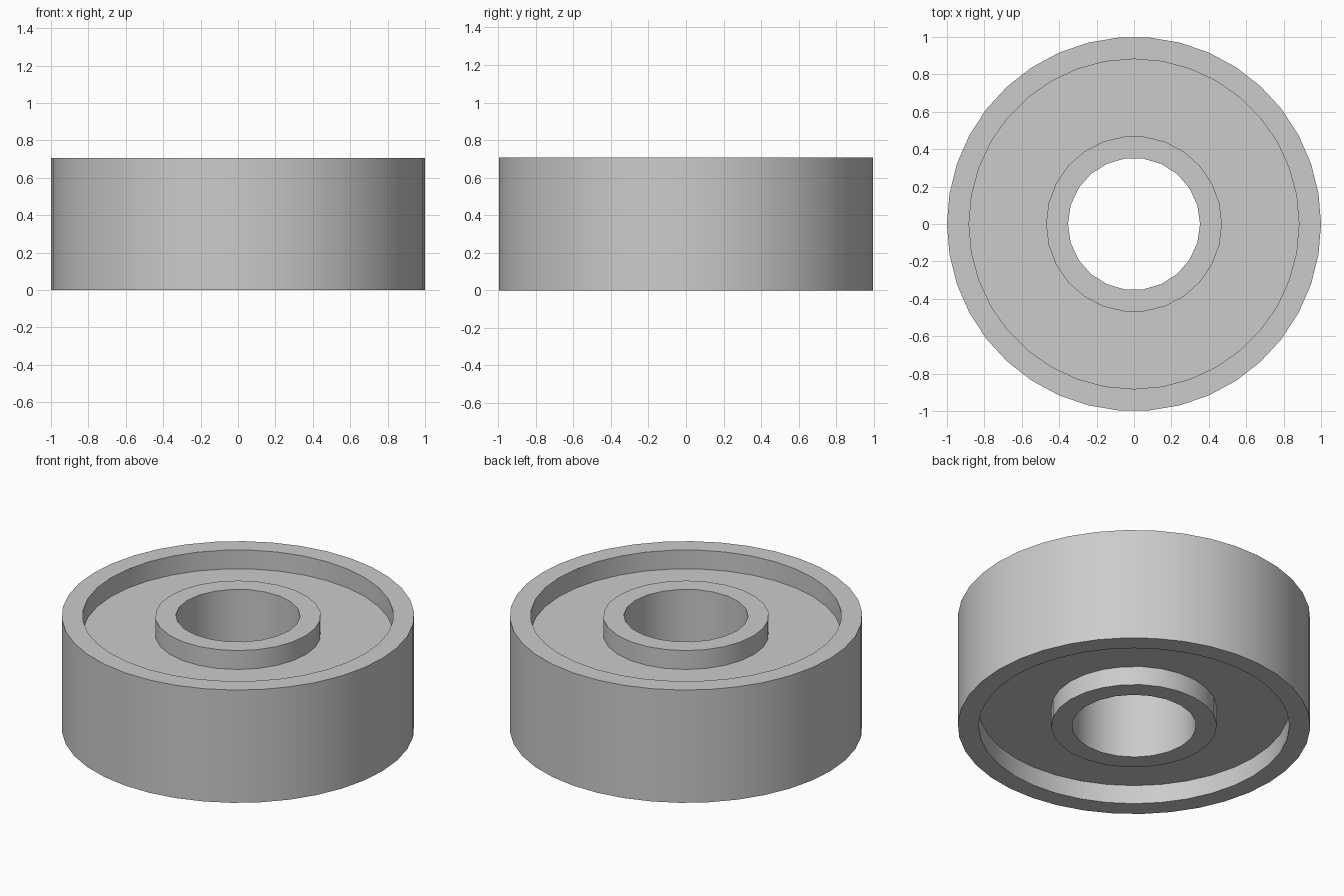
import bpy, bmesh, math

cube = bpy.data.objects.get("Cube")
if cube:
    bpy.data.objects.remove(cube, do_unlink=True)

HEIGHT = 0.706
RECESS = 0.118
# radius and number of sides of each circle
OUTER = (1.0, 38)
RIM = (0.882, 36)
HUB = (0.47, 26)
BORE = (0.353, 22)

steel = bpy.data.materials.new("steel grey")
steel.use_nodes = True
grey = (0.6, 0.6, 0.6, 1)
steel.diffuse_color = grey
steel.node_tree.nodes["Principled BSDF"].inputs["Base Color"].default_value = grey

bm = bmesh.new()


def circle(size, z):
    """Closed loop of edges at height z."""
    radius, sides = size
    verts = []
    for i in range(sides):
        a = math.tau * i / sides
        verts.append(bm.verts.new((radius * math.cos(a), radius * math.sin(a), z)))
    return [bm.edges.new((verts[i - 1], verts[i])) for i in range(sides)]


def wall(loop_a, loop_b):
    bmesh.ops.bridge_loops(bm, edges=loop_a + loop_b)


def flat_ring(loop_a, loop_b, up):
    bmesh.ops.triangle_fill(bm, edges=loop_a + loop_b, use_beauty=True,
                            normal=(0, 0, up))


# Raised rims and recessed shield on both faces
ends = []
for face_z, floor_z, up in ((0, RECESS, -1), (HEIGHT, HEIGHT - RECESS, 1)):
    outer, rim = circle(OUTER, face_z), circle(RIM, face_z)
    hub, bore = circle(HUB, face_z), circle(BORE, face_z)
    rim_floor, hub_floor = circle(RIM, floor_z), circle(HUB, floor_z)
    flat_ring(outer, rim, up)
    wall(rim, rim_floor)
    flat_ring(rim_floor, hub_floor, up)
    wall(hub, hub_floor)
    flat_ring(hub, bore, up)
    ends.append((outer, bore))

# Outer race wall and bore wall
for low, high in zip(*ends):
    wall(low, high)

bmesh.ops.recalc_face_normals(bm, faces=bm.faces)
mesh = bpy.data.meshes.new("ball_bearing")
bm.to_mesh(mesh)
bm.free()
mesh.materials.append(steel)
bearing = bpy.data.objects.new("ball_bearing", mesh)
bpy.context.collection.objects.link(bearing)

bpy.ops.object.select_all(action='DESELECT')
bearing.select_set(True)
bpy.context.view_layer.objects.active = bearing
bpy.ops.object.shade_smooth_by_angle(angle=math.radians(30))
